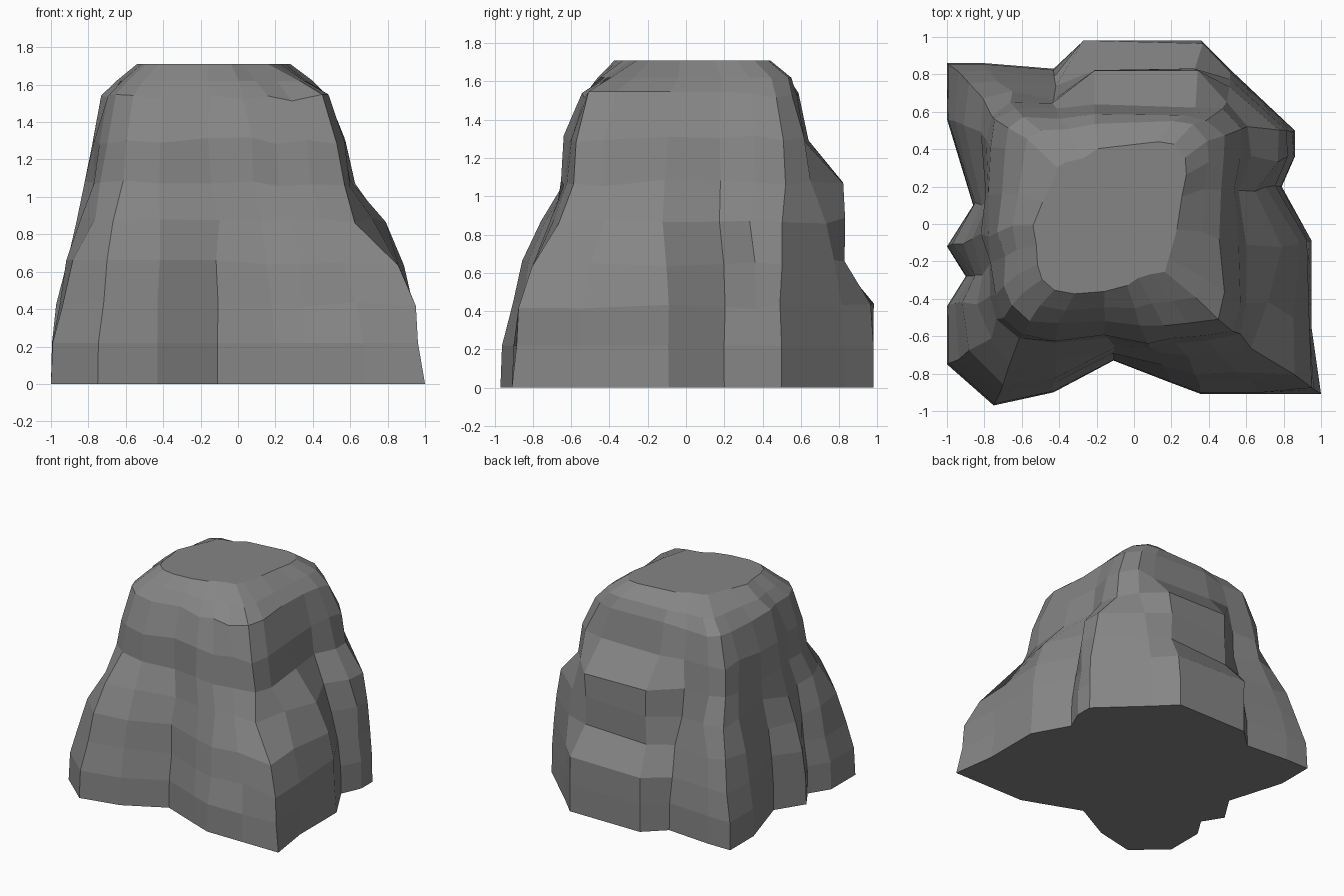
import bpy, bmesh, math, random

if "Cube" in bpy.data.objects:
    bpy.data.objects.remove(bpy.data.objects["Cube"])
random.seed(4)

# Matching outlines: ground footprint, shoulder (z = 0.87) and upper wall (z = 1.3)
FOOT = [(-1, -.75), (-.75, -.97), (-.43, -.9), (-.11, -.73), (.2, -.85), (.36, -.91),
        (.68, -.91), (1, -.91), (.95, -.56), (.95, -.09), (.79, .2), (.86, .36),
        (.86, .5), (.51, .83), (.36, .98), (-.27, .98), (-.43, .83), (-.8, .86),
        (-1, .86), (-1, .56), (-.86, .1), (-1, -.12), (-.9, -.28), (-1, -.44)]
SHOULDER = [(-.77, -.62), (-.66, -.76), (-.42, -.74), (-.11, -.65), (.12, -.69), (.28, -.7),
            (.45, -.69), (.62, -.66), (.72, -.42), (.78, -.12), (.64, .18), (.78, .34),
            (.77, .5), (.5, .73), (.33, .82), (-.22, .82), (-.42, .67), (-.66, .7),
            (-.8, .68), (-.83, .5), (-.78, .12), (-.86, -.08), (-.8, -.26), (-.83, -.42)]
WALL = [(-.71, -.5), (-.6, -.59), (-.42, -.62), (-.15, -.6), (.07, -.63), (.2, -.61),
        (.36, -.6), (.54, -.58), (.57, -.42), (.55, -.1), (.54, .18), (.58, .36),
        (.57, .5), (.47, .61), (.33, .63), (-.22, .63), (-.42, .62), (-.64, .62),
        (-.74, .56), (-.76, .42), (-.77, .15), (-.79, -.06), (-.76, -.22), (-.75, -.38)]
CX, CY = -.11, .02
CORNER = {7, 8, 9}      # right front buttress, stays wide for longer
BACK = {14, 15}         # back ledge, upright up to z = 1.08


def mix(a, b, t, corner=None, back=None):
    """Blend two outlines, with own weights for the buttress and the ledge."""
    out = []
    for i, (p, q) in enumerate(zip(a, b)):
        w = t
        if i in CORNER and corner is not None:
            w = corner
        if i in BACK and back is not None:
            w = back
        out.append((p[0] + (q[0] - p[0]) * w, p[1] + (q[1] - p[1]) * w))
    return out


def crown(x0, x1, y0, y1, cut=0.0):
    """Upper wall outline fitted to a box, pinched along one diagonal by cut."""
    ring = []
    for x, y in WALL:
        u, v = (x + .79) / 1.37, (y + .63) / 1.26
        px, py = x0 + (x1 - x0) * u, y0 + (y1 - y0) * v
        k = 1 + cut * min(0, math.sin(2 * math.atan2(y - CY, x - CX)))
        ring.append((CX + (px - CX) * k, CY + (py - CY) * k))
    return ring


# Stacked layers from footprint to plateau
layers = [(0, FOOT), (.22, mix(FOOT, SHOULDER, .04, .1, 0)),
          (.43, mix(FOOT, SHOULDER, .27, .1, .05)),
          (.65, mix(FOOT, SHOULDER, .55, .4, 1)), (.87, SHOULDER),
          (1.07, mix(SHOULDER, crown(-.81, .6, -.64, .65), .9, .9, .05)),
          (1.3, WALL), (1.53, crown(-.72, .49, -.55, .58)),
          (1.62, crown(-.65, .4, -.47, .55, .08)), (1.71, crown(-.54, .28, -.38, .44, .25))]
bm = bmesh.new()
rings = []
for k, (z, outline) in enumerate(layers):
    j = .012 if 1 < k < 8 else 0
    rings.append([bm.verts.new((x + random.uniform(-j, j), y + random.uniform(-j, j),
                                z + random.uniform(-j, j) * 1.5)) for x, y in outline])
for lo, hi in zip(rings, rings[1:]):
    for i in range(len(lo)):
        n = (i + 1) % len(lo)
        bm.faces.new((lo[i], lo[n], hi[n], hi[i]))
bm.faces.new(rings[0])
bm.faces.new(rings[-1])
bmesh.ops.recalc_face_normals(bm, faces=bm.faces)

# Finished rock in dark stone grey
mesh = bpy.data.meshes.new("rock_body")
bm.to_mesh(mesh)
bm.free()
rock = bpy.data.objects.new("rock_body", mesh)
bpy.context.collection.objects.link(rock)
stone = bpy.data.materials.new("dark_stone")
stone.diffuse_color = (.235, .235, .235, 1)
stone.use_nodes = True
stone.node_tree.nodes["Principled BSDF"].inputs["Base Color"].default_value = stone.diffuse_color
mesh.materials.append(stone)
